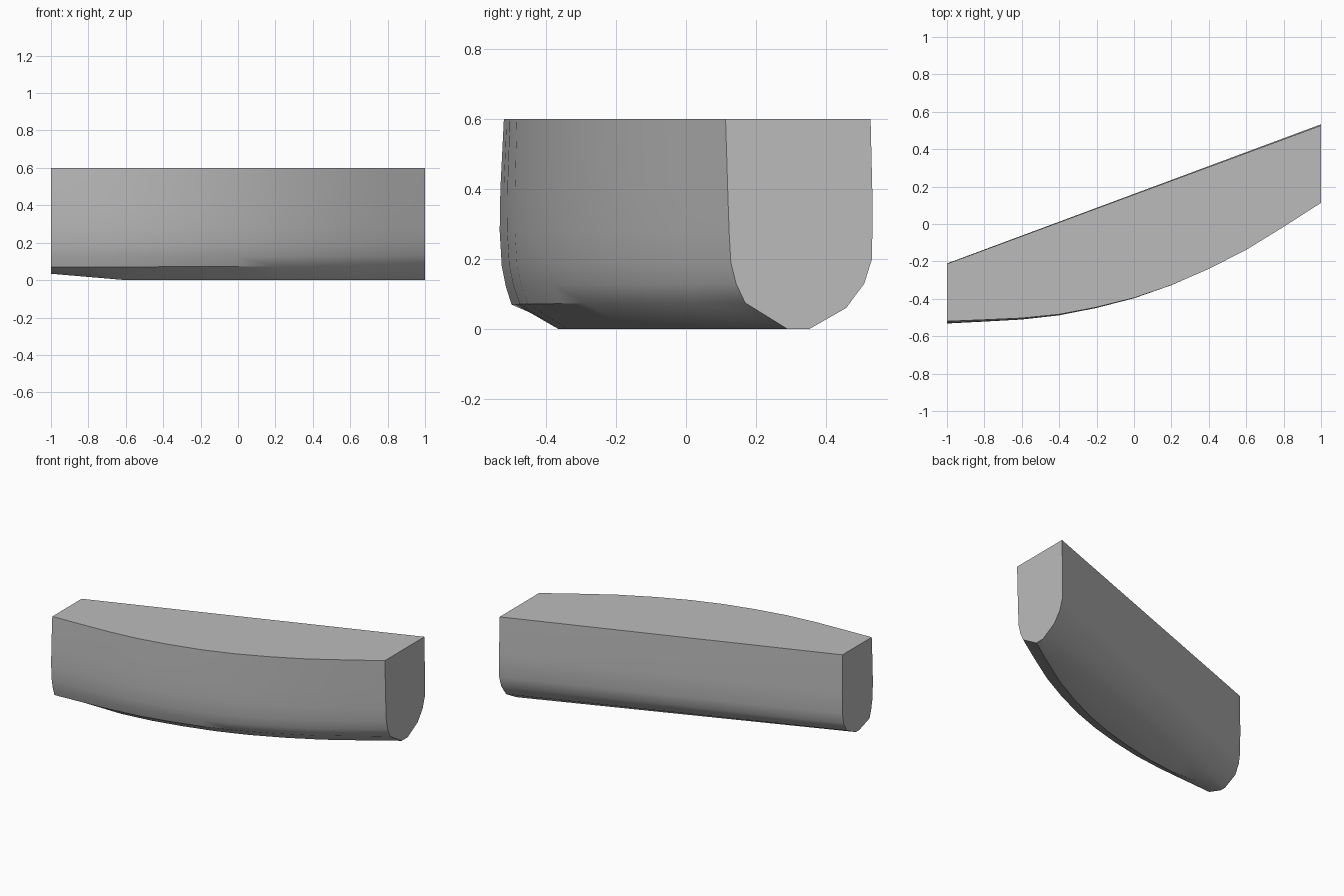
import bpy, bmesh, math

if "Cube" in bpy.data.objects:
    bpy.data.objects.remove(bpy.data.objects["Cube"])

# One grey for the whole body
grey = bpy.data.materials.new("plain_grey")
grey.use_nodes = True
colour = (0.5, 0.5, 0.5, 1)
grey.diffuse_color = colour
grey.node_tree.nodes["Principled BSDF"].inputs["Base Color"].default_value = colour

# Plan outline: curved front edge, sampled at equal steps along x
FRONT = [-.52, -.512, -.503, -.483, -.445, -.395, -.327, -.24, -.138, -.015, .113]

# Section offsets (y, z) from the top edges: narrow end, then wide end
FRONT_A = [(0, .6), (-.01, .4), (-.012, .28), (-.006, .18), (.006, .12), (.022, .07), (.13, .034)]
FRONT_B = [(0, .6), (.006, .4), (.01, .28), (.015, .19), (.03, .13), (.056, .075), (.177, 0)]
BACK_A = [(-.14, .034), (-.045, .08), (-.012, .14), (0, .21), (.002, .35), (0, .6)]
BACK_B = [(-.175, 0), (-.07, .06), (-.018, .13), (.004, .2), (.006, .35), (0, .6)]


def blend(a, b, t):
    return [(p[0] + (q[0] - p[0]) * t, p[1] + (q[1] - p[1]) * t) for p, q in zip(a, b)]


def section(x, front_y):
    t = (x + 1) / 2
    back_y = .157 + .37 * x
    front = [(front_y + y, z) for y, z in blend(FRONT_A, FRONT_B, t)]
    # The front bottom edge rises only near the narrow end
    front[-1] = (front[-1][0], max(0, .034 * (-.6 - x) / .4))
    back = [(back_y + y, z) for y, z in blend(BACK_A, BACK_B, t)]
    return [(x, y, z) for y, z in front + back]


# Loft the body through its sections and cap both ends and the top
bm = bmesh.new()
rings = []
for i, y in enumerate(FRONT):
    x = -1 + 2 * i / (len(FRONT) - 1)
    rings.append([bm.verts.new(p) for p in section(x, y)])
for a, b in zip(rings, rings[1:]):
    for j in range(len(a) - 1):
        bm.faces.new((a[j], a[j + 1], b[j + 1], b[j]))
bm.faces.new(rings[0])
bm.faces.new(rings[-1])
bm.faces.new([r[0] for r in rings] + [r[-1] for r in reversed(rings)])
bmesh.ops.recalc_face_normals(bm, faces=bm.faces)

mesh = bpy.data.meshes.new("curved_body")
bm.to_mesh(mesh)
bm.free()
mesh.materials.append(grey)
body = bpy.data.objects.new("curved_body", mesh)
bpy.context.collection.objects.link(body)

# Smooth sides with sharp rims
bpy.ops.object.select_all(action="DESELECT")
body.select_set(True)
bpy.context.view_layer.objects.active = body
bpy.ops.object.shade_smooth_by_angle(angle=math.radians(35))
